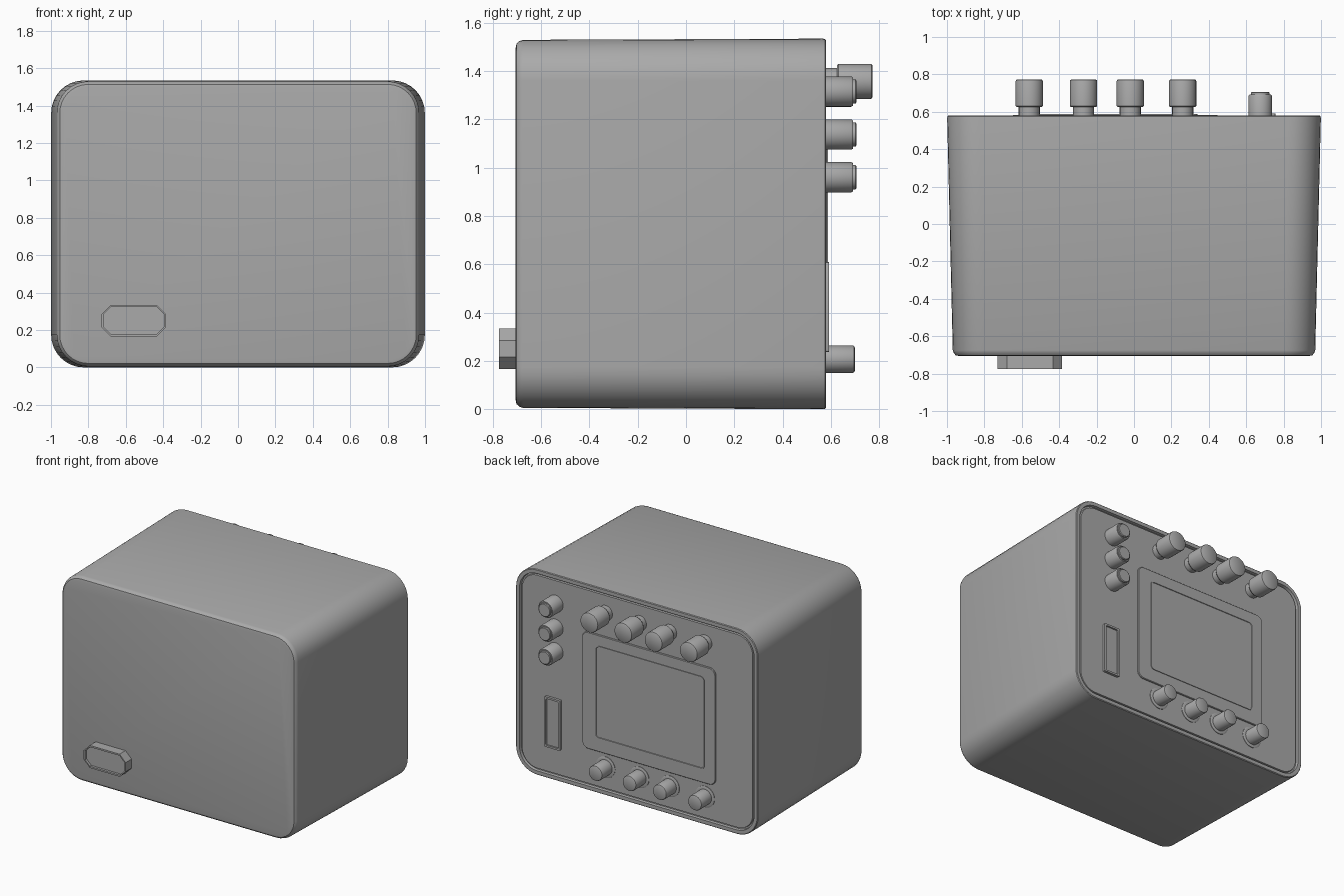
import bpy
import bmesh
from math import cos, sin, pi, radians

cube = bpy.data.objects.get("Cube")
if cube:
    bpy.data.objects.remove(cube, do_unlink=True)

grey = bpy.data.materials.new("mid_grey")
grey.use_nodes = True
COLOUR = (0.4, 0.4, 0.4, 1)
grey.diffuse_color = COLOUR
grey.node_tree.nodes["Principled BSDF"].inputs["Base Color"].default_value = COLOUR

BACK = 0.58      # plane of the rear rim
PANEL = 0.573    # plane of the control panel


def rounded_rect(y, cx, cz, hw, hh, r, steps=8):
    """Rounded rectangle facing along y; steps=1 gives chamfered corners."""
    pts = []
    for q, (sx, sz) in enumerate([(1, 1), (-1, 1), (-1, -1), (1, -1)]):
        for i in range(steps + 1):
            a = (q + i / steps) * pi / 2
            pts.append((cx + sx * (hw - r) + r * cos(a), y, cz + sz * (hh - r) + r * sin(a)))
    return pts


def circle(y, cx, cz, r, sides=32):
    return [(cx + r * cos(2 * pi * i / sides), y, cz + r * sin(2 * pi * i / sides))
            for i in range(sides)]


def loft(name, rings):
    """Skin a list of matching rings and cap both ends."""
    bm = bmesh.new()
    loops = [[bm.verts.new(p) for p in ring] for ring in rings]
    n = len(loops[0])
    for a, b in zip(loops, loops[1:]):
        for i in range(n):
            j = (i + 1) % n
            bm.faces.new((a[i], a[j], b[j], b[i]))
    bm.faces.new(loops[0])
    bm.faces.new(loops[-1])
    bmesh.ops.recalc_face_normals(bm, faces=bm.faces)
    mesh = bpy.data.meshes.new(name)
    bm.to_mesh(mesh)
    bm.free()
    mesh.materials.append(grey)
    obj = bpy.data.objects.new(name, mesh)
    bpy.context.collection.objects.link(obj)
    bpy.ops.object.select_all(action='DESELECT')
    obj.select_set(True)
    bpy.context.view_layer.objects.active = obj
    bpy.ops.object.shade_smooth_by_angle(angle=radians(35))
    return obj


def slab(name, cx, cz, hw, hh, r, steps, profile):
    """Loft rounded rectangles through (y, inset) steps."""
    return loft(name, [rounded_rect(y, cx, cz, hw - i, hh - i, max(r - i, 0.008), steps)
                       for y, i in profile])


def knob(name, cx, cz, profile):
    """Turned part along y from (y, radius) steps."""
    return loft(name, [circle(y, cx, cz, r) for y, r in profile])


# Case: tapered shell, rounded edges, rear rim, groove and recessed panel
case_steps = [(-0.705, 0.062), (-0.702, 0.047), (-0.69, 0.036), (-0.675, 0.031),
              (0.565, 0.001), (0.575, 0.002), (BACK, 0.007), (BACK, 0.033),
              (0.56, 0.036), (0.56, 0.046), (PANEL, 0.049)]
rings = []
for y, inset in case_steps:
    # the height tapers far less than the width
    drop = inset - 0.025 * min(1, max(0, (0.565 - y) / 1.24))
    rings.append(rounded_rect(y, 0, 0.767, 1 - inset, 0.768 - drop, 0.175 - drop))
loft("case", rings)

# Display: thin bezel with a sunken screen
slab("display_bezel", -0.10, 0.745, 0.55, 0.435, 0.05, 6,
     [(0.56, 0), (0.579, 0), (0.583, 0.004), (0.583, 0.012)])
slab("display_screen", -0.11, 0.755, 0.45, 0.345, 0.03, 6,
     [(0.57, 0), (0.588, 0), (0.588, 0.008), (0.584, 0.010)])

# Slot with a raised frame
slab("slot_frame", 0.69, 0.423, 0.066, 0.187, 0.01, 2,
     [(0.56, 0), (0.592, 0), (0.592, 0.014), (0.580, 0.014)])

# Cable socket on the front: chamfered block with a recessed face
slab("front_socket", -0.557, 0.25, 0.173, 0.084, 0.05, 1,
     [(-0.69, 0), (-0.775, 0), (-0.775, 0.012), (-0.757, 0.012)])

# Upper row of large knobs on stems, lower row of small knobs on collars
for n, x in enumerate([0.26, -0.02, -0.27, -0.56], 1):
    knob(f"upper_knob_{n}", x, 1.357,
         [(0.56, 0.055), (0.625, 0.055), (0.625, 0.068), (0.632, 0.073),
          (0.763, 0.073), (0.769, 0.071), (0.773, 0.065)])
    knob(f"lower_knob_{n}", x, 0.207,
         [(0.56, 0.078), (0.577, 0.078), (0.580, 0.072), (0.580, 0.057),
          (0.690, 0.057), (0.696, 0.054), (0.699, 0.048)])

# Column of three connectors with stepped tips
for n, z in enumerate([1.315, 1.137, 0.96], 1):
    knob(f"side_connector_{n}", 0.675, z,
         [(0.56, 0.063), (0.684, 0.063), (0.692, 0.058), (0.692, 0.050),
          (0.702, 0.050), (0.706, 0.045)])
